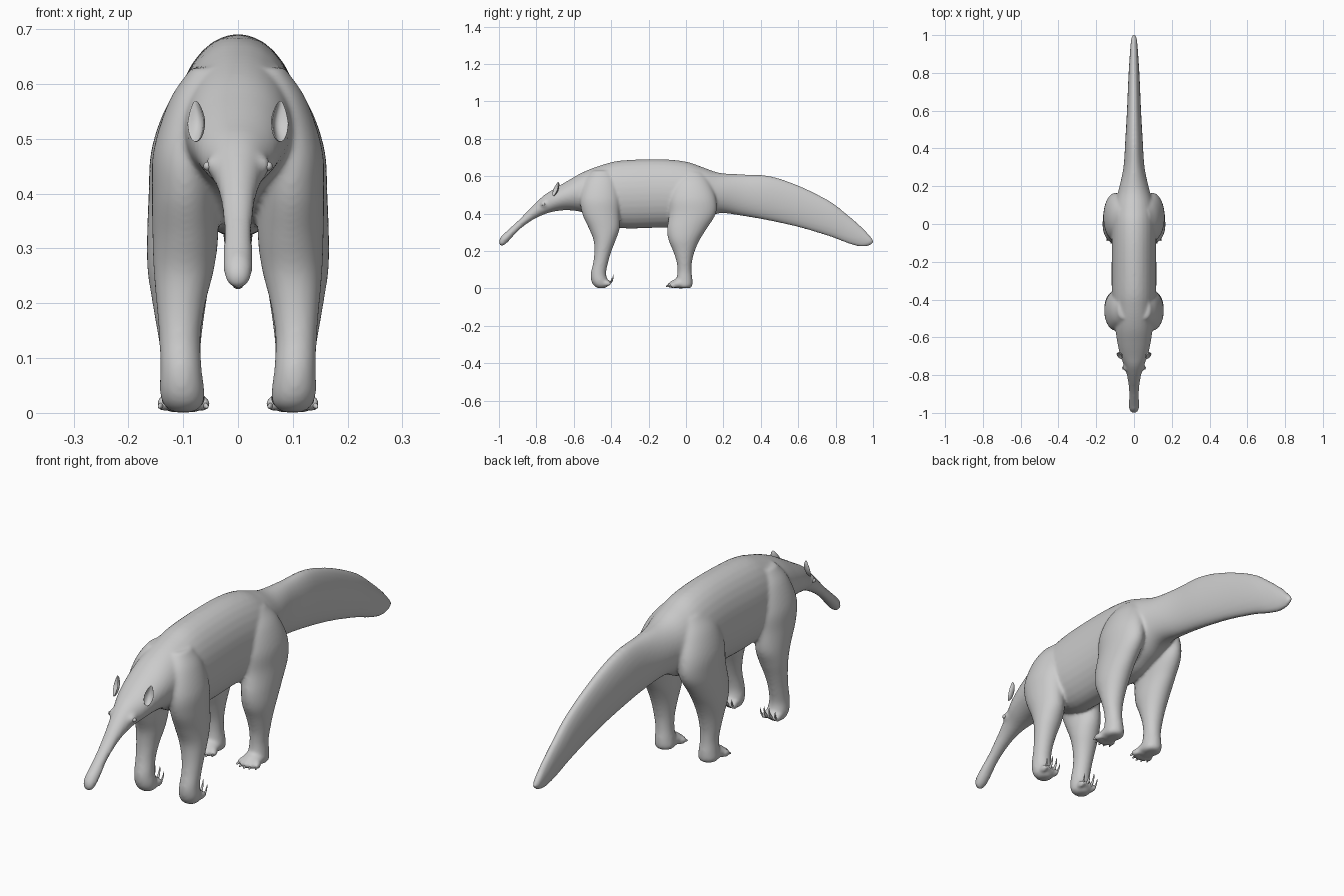
import bpy, bmesh, math
from mathutils import Matrix, Vector

if "Cube" in bpy.data.objects:
    bpy.data.objects.remove(bpy.data.objects["Cube"])


def catmull(keys, n=5):
    """Smoothly interpolate rows of section values."""
    k = [Vector(r) for r in keys]
    k = [2 * k[0] - k[1]] + k + [2 * k[-1] - k[-2]]
    out = []
    for i in range(1, len(k) - 2):
        a, b, c, d = k[i - 1:i + 3]
        for j in range(n):
            t = j / n
            out.append(0.5 * (2 * b + (c - a) * t + (2 * a - 5 * b + 4 * c - d) * t * t
                              + (3 * b - a - 3 * c + d) * t ** 3))
    out.append(k[-2])
    return out


def loft(bm, rings):
    """Skin a list of closed rings and cap both ends."""
    rows = [[bm.verts.new(p) for p in r] for r in rings]
    n = len(rows[0])
    for a, b in zip(rows, rows[1:]):
        for i in range(n):
            bm.faces.new((a[i], a[(i + 1) % n], b[(i + 1) % n], b[i]))
    bm.faces.new(rows[0][::-1])
    bm.faces.new(rows[-1])


ANG = [2 * math.pi * i / 32 for i in range(32)]


def trunk(bm, keys):
    # rows: y, top z, bottom z, half width
    loft(bm, [[(max(w, .003) * math.cos(a), y, (t + b) / 2 + max((t - b) / 2, .003) * math.sin(a))
               for a in ANG] for y, t, b, w in
              [tuple(v) for v in catmull(keys)]])


def leg(bm, keys, s):
    # rows: z, centre x, half x, centre y, half y
    loft(bm, [[(s * (v[1] + v[2] * math.cos(a)), v[3] + v[4] * math.sin(a), v[0]) for a in ANG]
              for v in catmull([tuple(k) for k in keys])])


def blob(bm, c, r, rot=None):
    m = Matrix.Translation(c) @ (rot or Matrix()) @ Matrix.Diagonal((*r, 1))
    return bmesh.ops.create_uvsphere(bm, u_segments=24, v_segments=16, radius=1, matrix=m)['verts']


def make(name, bm, smooth=True):
    bmesh.ops.recalc_face_normals(bm, faces=bm.faces)
    me = bpy.data.meshes.new(name)
    bm.to_mesh(me)
    bm.free()
    for p in me.polygons:
        p.use_smooth = smooth
    ob = bpy.data.objects.new(name, me)
    bpy.context.collection.objects.link(ob)
    return ob


# Snout, head, torso and tail in one loft: y, top, bottom, half width
BODY = [(-1.0, .258, .238, .010), (-.985, .283, .226, .024), (-.955, .310, .246, .027),
        (-.89, .370, .315, .026), (-.82, .442, .366, .034), (-.757, .500, .396, .050),
        (-.70, .535, .412, .072), (-.63, .577, .418, .088), (-.55, .622, .405, .100),
        (-.45, .660, .355, .112), (-.345, .684, .322, .118), (-.14, .691, .325, .118),
        (0, .678, .330, .118), (.09, .648, .365, .108), (.18, .618, .402, .082),
        (.30, .610, .388, .056), (.447, .601, .362, .046), (.607, .548, .326, .037),
        (.77, .466, .277, .030), (.87, .389, .239, .024), (.94, .328, .222, .019),
        (.985, .280, .231, .014), (1.003, .257, .245, .006)]
# Legs: z, centre x, half x, centre y, half y
FRONT = [(.63, .055, .030, -.45, .05), (.57, .075, .050, -.455, .085), (.48, .094, .060, -.46, .105),
         (.40, .097, .060, -.455, .100), (.32, .096, .060, -.437, .082), (.26, .099, .055, -.435, .060),
         (.20, .104, .045, -.444, .046), (.14, .106, .038, -.456, .040), (.08, .104, .038, -.468, .041),
         (.04, .102, .041, -.462, .044), (.015, .100, .036, -.455, .038), (.001, .100, .020, -.452, .020)]
HIND = [(.62, .050, .035, .03, .06), (.56, .075, .055, .03, .10), (.48, .094, .064, .035, .125),
        (.40, .100, .063, .035, .125), (.32, .106, .060, .005, .106), (.26, .107, .058, -.010, .084),
        (.20, .107, .049, -.011, .058), (.14, .106, .040, -.009, .041), (.09, .103, .035, -.008, .038),
        (.045, .101, .038, -.008, .043), (.015, .100, .040, -.008, .042), (.001, .100, .028, -.008, .03)]

bm = bmesh.new()
trunk(bm, BODY)
for s in (1, -1):
    leg(bm, FRONT, s)
    leg(bm, HIND, s)
    # hind foot with toes
    blob(bm, (s * .1, -.035, .026), (.041, .052, .026))
    for i in range(5):
        u = (i - 2) / 2
        blob(bm, (s * .1 + u * .036, -.08 + .016 * u * u, .017), (.0115, .023, .016),
             Matrix.Rotation(u * .35, 4, 'Z'))
    # curled front toes behind the knuckles
    for i in range(4):
        u = (i - 1.5) / 1.5
        blob(bm, (s * .1 + u * .030, -.422, .026 + .006 * (1 - u * u)), (.0115, .024, .015))
    # brow swelling around the eye
    blob(bm, (s * .046, -.757, .452), (.013, .022, .018))
body = make("body", bm)
rm = body.modifiers.new("fuse", 'REMESH')
rm.mode, rm.voxel_size, rm.use_smooth_shade = 'VOXEL', .0065, True
sm = body.modifiers.new("soften", 'SMOOTH')
sm.factor, sm.iterations = .5, 10

for s, side in ((1, "left"), (-1, "right")):
    # Cupped ear, open towards the front and outside
    bm = bmesh.new()
    vs = blob(bm, (0, 0, 0), (1, 1, 1))
    for v in vs:
        x, y, z = v.co
        if y < 0:
            y = .75 * (1 - x * x - z * z) - .25 * (x * x + z * z) * abs(y)
        v.co = (x * .018 * (1 - .35 * max(z, 0)), y * .015, z * .040)
    bm.transform(Matrix.Translation((s * .077, -.697, .532)) @ Matrix.Rotation(s * .55, 4, 'Z')
                 @ Matrix.Rotation(s * .22, 4, 'Y') @ Matrix.Rotation(-.3, 4, 'X'))
    make(side + "_ear", bm)

    # Eye
    bm = bmesh.new()
    blob(bm, (s * .056, -.762, .450), (.007, .009, .008))
    make(side + "_eye", bm)

    # Front claws sweeping back and up
    bm = bmesh.new()
    for i, size in enumerate((.7, 1, 1, .7)):
        x0 = s * .1 + (i - 1.5) * .020
        rings = []
        for j in range(9):
            t = j / 8
            a = t * 1.5
            r = .0065 * size * (1 - t) ** .7 + .0006
            c = Vector((x0 + (i - 1.5) * .003 * t, -.412 + .024 * size * math.sin(a),
                        .028 + .052 * size * (1 - math.cos(a))))
            d = Vector((0, -math.sin(a), math.cos(a)))
            rings.append([c + Vector((r * math.cos(q), 0, 0)) + d * r * math.sin(q)
                          for q in ANG[::3]])
        loft(bm, rings)
    make(side + "_front_claws", bm)

    # Short hind nails
    bm = bmesh.new()
    for i in range(5):
        u = (i - 2) / 2
        blob(bm, (s * .1 + u * .041, -.098 + .016 * u * u, .013), (.004, .010, .005),
             Matrix.Rotation(u * .35, 4, 'Z') @ Matrix.Rotation(.3, 4, 'X'))
    make(side + "_hind_nails", bm)
